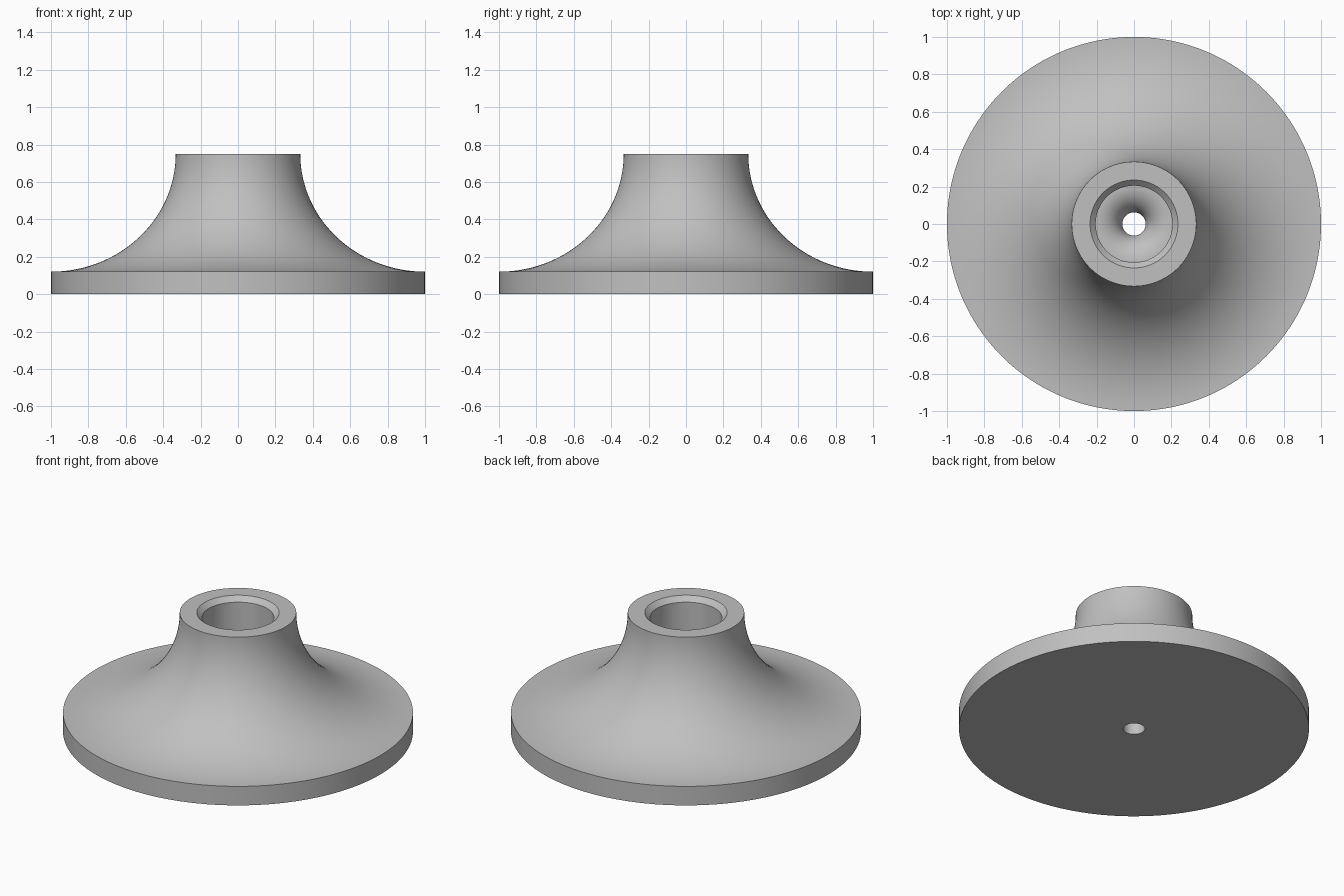
import bpy
import bmesh
from math import cos, sin, pi, radians

SEGMENTS = 160
BASE_R, BASE_H = 1.0, 0.12
NECK_R, TOP_Z = 0.333, 0.75
BORE_R, CHAMFER = 0.205, 0.03
HOLE_R, FLOOR_Z = 0.062, 0.32

cube = bpy.data.objects.get("Cube")
if cube:
    bpy.data.objects.remove(cube, do_unlink=True)


def quarter_curve(outer, inner, tangent_z, end_z, steps):
    """Flared arc, flat at the outer radius and upright at the inner one."""
    return [(outer - (outer - inner) * sin(pi / 2 * i / steps),
             end_z + (tangent_z - end_z) * cos(pi / 2 * i / steps))
            for i in range(steps + 1)]


def lathe(name, profile, material):
    """Spin a closed (radius, z) outline around the z axis."""
    bm = bmesh.new()
    verts = [bm.verts.new((r, 0, z)) for r, z in profile]
    edges = [bm.edges.new((a, b)) for a, b in zip(verts, verts[1:] + verts[:1])]
    bmesh.ops.spin(bm, geom=verts + edges, cent=(0, 0, 0), axis=(0, 0, 1),
                   angle=2 * pi, steps=SEGMENTS, use_merge=False)
    bmesh.ops.remove_doubles(bm, verts=bm.verts, dist=1e-5)
    bmesh.ops.recalc_face_normals(bm, faces=bm.faces)
    mesh = bpy.data.meshes.new(name)
    bm.to_mesh(mesh)
    bm.free()
    mesh.materials.append(material)
    obj = bpy.data.objects.new(name, mesh)
    bpy.context.collection.objects.link(obj)
    bpy.ops.object.select_all(action='DESELECT')
    obj.select_set(True)
    bpy.context.view_layer.objects.active = obj
    bpy.ops.object.shade_smooth_by_angle(angle=radians(30))
    return obj


# Plain grey finish
grey = bpy.data.materials.new("plain_grey")
grey.use_nodes = True
colour = (0.53, 0.53, 0.53, 1)
grey.diffuse_color = colour
grey.node_tree.nodes["Principled BSDF"].inputs["Base Color"].default_value = colour

# Outline: underside and rim, flared body, chamfered bore, flared screw hole
profile = [(HOLE_R, 0), (BASE_R, 0)]
profile += quarter_curve(BASE_R, NECK_R, BASE_H, TOP_Z, 40)
profile += [(BORE_R + CHAMFER, TOP_Z), (BORE_R, TOP_Z - CHAMFER)]
profile += quarter_curve(BORE_R, HOLE_R, FLOOR_Z, FLOOR_Z - 0.14, 16)

lathe("flared_base", profile, grey)
